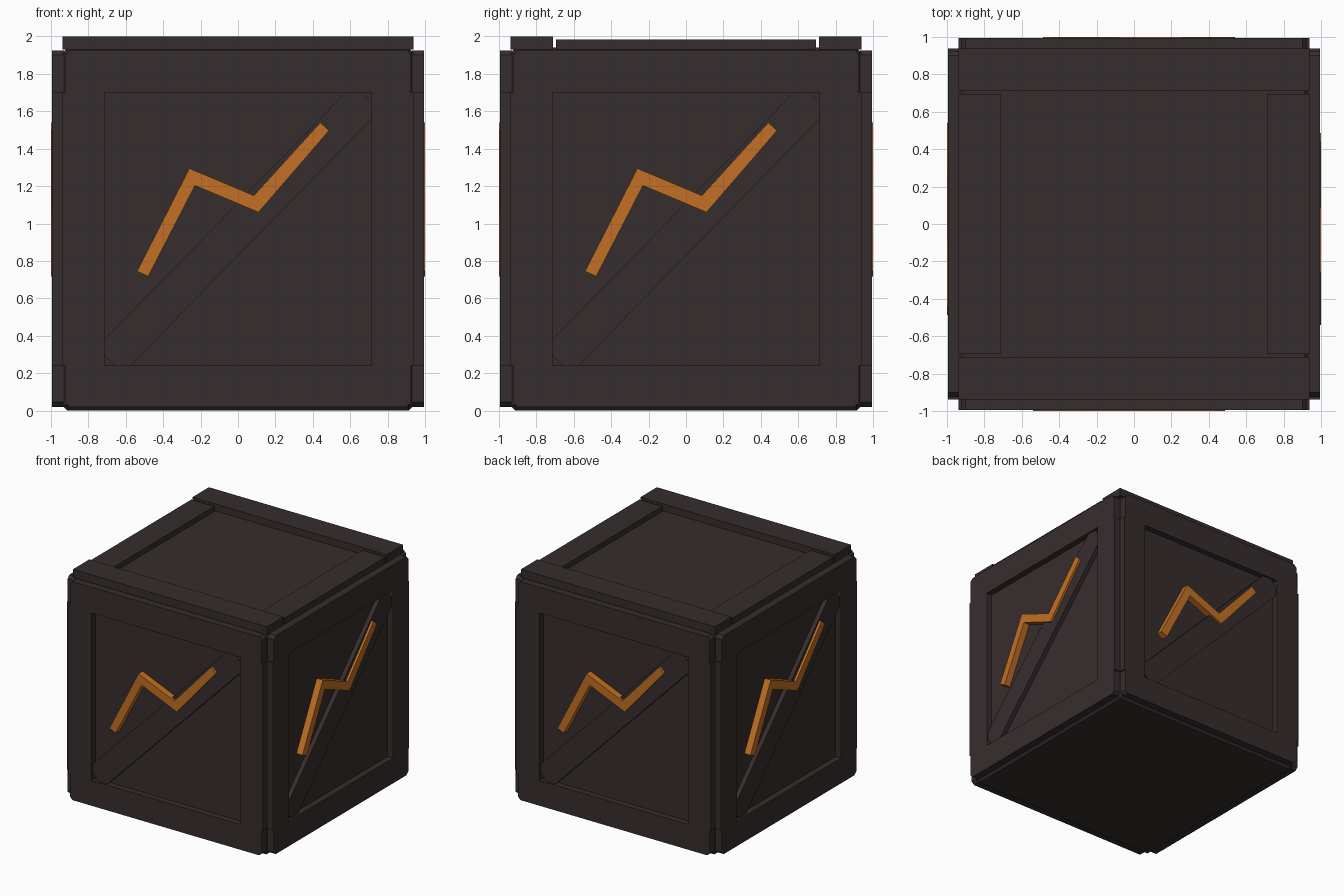
import bpy, bmesh, math
from mathutils import Matrix

if "Cube" in bpy.data.objects:
    bpy.data.objects.remove(bpy.data.objects["Cube"])


def material(name, rgb):
    m = bpy.data.materials.new(name)
    m.diffuse_color = (*rgb, 1)
    m.use_nodes = True
    m.node_tree.nodes["Principled BSDF"].inputs["Base Color"].default_value = m.diffuse_color
    return m


DARK = material("dark brown", (0.037, 0.026, 0.027))
ORANGE = material("orange", (0.54, 0.163, 0.017))


def finish(name, bm, mat, turn=0):
    bmesh.ops.recalc_face_normals(bm, faces=bm.faces)
    me = bpy.data.meshes.new(name)
    bm.to_mesh(me)
    bm.free()
    me.materials.append(mat)
    me.transform(Matrix.Rotation(turn, 4, 'Z'))
    ob = bpy.data.objects.new(name, me)
    bpy.context.collection.objects.link(ob)
    return ob


def plate(name, outline, near, far, mat, turn):
    """Upright (x, z) outline extruded outwards on the front, then turned to a side."""
    bm = bmesh.new()
    face = bm.faces.new([bm.verts.new((x, -near, z)) for x, z in outline])
    new = bmesh.ops.extrude_face_region(bm, geom=[face])["geom"]
    verts = [v for v in new if isinstance(v, bmesh.types.BMVert)]
    bmesh.ops.translate(bm, verts=verts, vec=(0, near - far, 0))
    finish(name, bm, mat, turn)


def box(name, x0, x1, y0, y1, z0, z1, bevel=0):
    bm = bmesh.new()
    bmesh.ops.create_cube(bm, size=1)
    for v in bm.verts:
        v.co = (x1 if v.co.x > 0 else x0, y1 if v.co.y > 0 else y0,
                z1 if v.co.z > 0 else z0)
    if bevel:
        bmesh.ops.bevel(bm, geom=bm.edges[:], offset=bevel, segments=1,
                        affect='EDGES', profile=0.5)
    finish(name, bm, DARK)


# Inner body of the crate
box("crate_body", -0.942, 0.942, -0.942, 0.942, 0.0, 1.94, 0.03)

# Four identical sides: rails, stiles, diagonal brace and zigzag emblem
IN, LOW, HIGH = 0.715, 0.24, 1.70
brace = [(-IN, 0.38), (-IN, 0.295), (-0.66, LOW), (-0.575, LOW),
         (IN, 1.56), (IN, 1.645), (0.66, HIGH), (0.575, HIGH)]
zigzag = [(-0.54, 0.745), (-0.26, 1.295), (0.085, 1.15), (0.44, 1.54),
          (0.487, 1.497), (0.11, 1.06), (-0.23, 1.203), (-0.48, 0.717)]
for i, side in enumerate(("front", "right", "back", "left")):
    a = i * math.pi / 2
    plate(side + "_bottom_rail", [(-0.925, LOW), (-0.925, 0.045), (-0.90, 0.02),
          (0.90, 0.02), (0.925, 0.045), (0.925, LOW)], 0.93, 0.995, DARK, a)
    plate(side + "_top_rail", [(-0.925, HIGH), (0.925, HIGH), (0.925, 1.90),
          (0.90, 1.925), (-0.90, 1.925), (-0.925, 1.90)], 0.93, 0.995, DARK, a)
    for s, end in ((-1, "left"), (1, "right")):
        plate(f"{side}_{end}_stile", [(s * IN, LOW), (s * 0.937, LOW),
              (s * 0.937, HIGH), (s * IN, HIGH)], 0.93, 0.995, DARK, a)
    plate(side + "_brace", brace, 0.93, 0.98, DARK, a)
    plate(side + "_zigzag", zigzag, 0.93, 1.0, ORANGE, a)

# Lid planks around the recessed top
for s, end in ((-1, "front"), (1, "back")):
    y = sorted((s * 0.71, s * 0.937))
    box(end + "_lid_plank", -0.937, 0.937, *y, 1.93, 2.0)
for s, end in ((-1, "left"), (1, "right")):
    x = sorted((s * 0.715, s * 0.937))
    box(end + "_lid_plank", *x, -0.695, 0.695, 1.93, 1.985)
